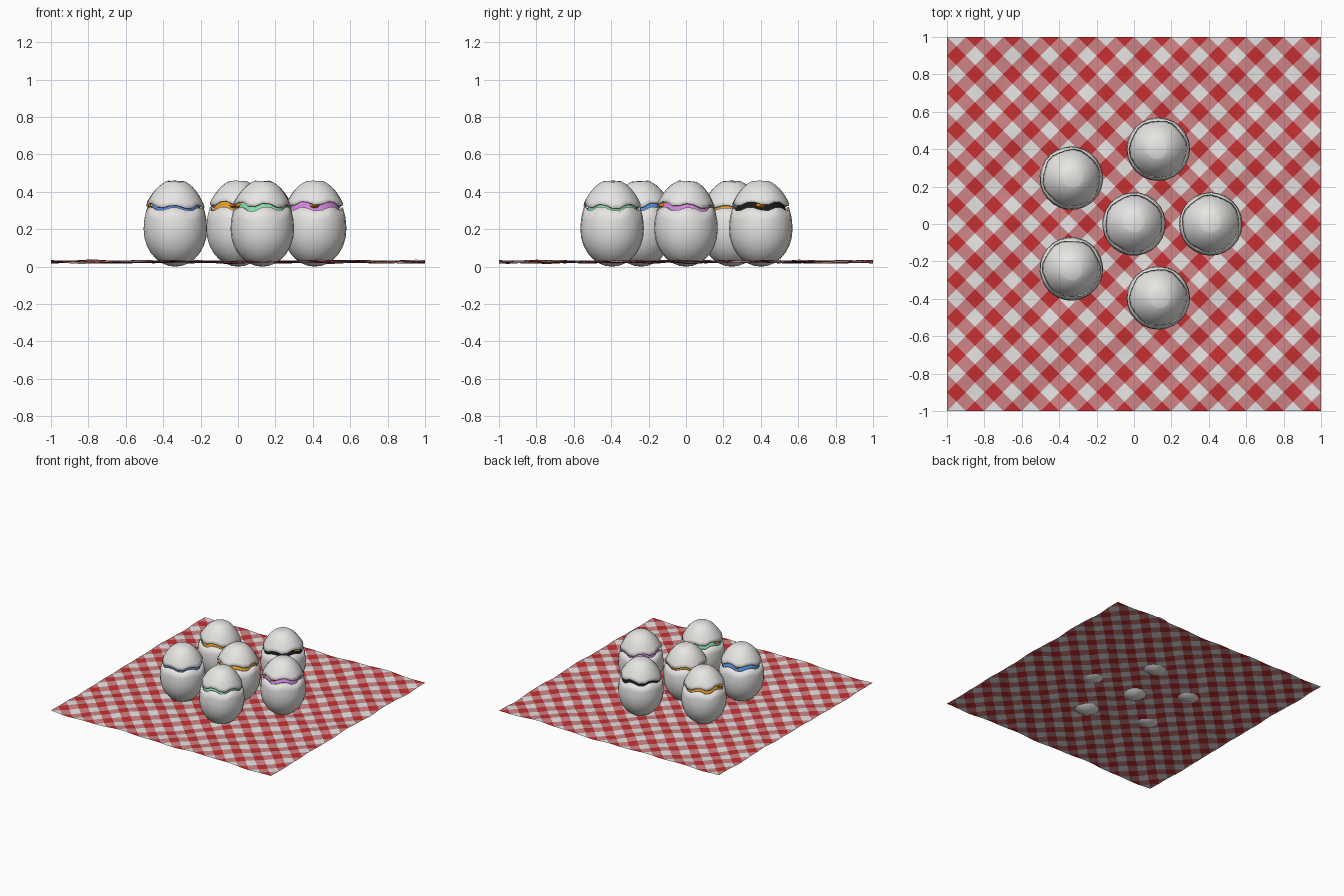
import bpy, bmesh, math, random
from mathutils import Matrix, Vector

if "Cube" in bpy.data.objects:
    bpy.data.objects.remove(bpy.data.objects["Cube"])

random.seed(4)


def material(name, rgb):
    m = bpy.data.materials.new(name)
    m.diffuse_color = (*rgb, 1)
    m.use_nodes = True
    m.node_tree.nodes["Principled BSDF"].inputs["Base Color"].default_value = m.diffuse_color
    return m


WHITE = material("shell_white", (0.80, 0.79, 0.77))
RED = material("cloth_red", (0.56, 0.028, 0.03))
PINK = material("cloth_pink", (0.62, 0.23, 0.24))
ORANGE = material("beak_orange", (0.80, 0.28, 0.01))
GOLD = material("chick_gold", (0.78, 0.33, 0.02))
BLUE = material("chick_blue", (0.08, 0.28, 0.75))
GREEN = material("chick_green", (0.22, 0.72, 0.40))
PURPLE = material("chick_purple", (0.65, 0.24, 0.72))
BLACK = material("chick_black", (0.01, 0.01, 0.01))


def finish(bm, name, mats, angle=40):
    bmesh.ops.recalc_face_normals(bm, faces=bm.faces)
    me = bpy.data.meshes.new(name)
    bm.to_mesh(me)
    bm.free()
    for m in mats:
        me.materials.append(m)
    ob = bpy.data.objects.new(name, me)
    bpy.context.collection.objects.link(ob)
    bpy.ops.object.select_all(action='DESELECT')
    bpy.context.view_layer.objects.active = ob
    ob.select_set(True)
    bpy.ops.object.shade_smooth_by_angle(angle=math.radians(angle))
    return ob


# Egg profile: two half ellipses meeting at the widest height
R, MID, TOP = 0.17, 0.20, 0.457
SEG = 24


def egg_radius(z):
    h = (z - MID) / (TOP - MID if z > MID else MID)
    return R * math.sqrt(max(0.0, 1 - h * h))


def shell(name, pole_z, rim, flare, matrix):
    """Half an egg from one pole to a jagged rim, with wall thickness."""
    bm = bmesh.new()
    pole = bm.verts.new((0, 0, pole_z))
    rows, n = [], 9
    for i in range(1, n + 1):
        t = i / n
        s = 1 - math.cos(t * math.pi / 2) if pole_z == 0 else t ** 1.8
        row = []
        for j in range(SEG):
            a = 2 * math.pi * j / SEG
            z = pole_z + (rim[j] - pole_z) * s
            r = egg_radius(z) * (1 + flare * t ** 4)
            row.append(bm.verts.new((r * math.cos(a), r * math.sin(a), z)))
        rows.append(row)
    for j in range(SEG):
        k = (j + 1) % SEG
        bm.faces.new((pole, rows[0][j], rows[0][k]))
        for a, b in zip(rows, rows[1:]):
            bm.faces.new((a[j], b[j], b[k], a[k]))
    bm.transform(matrix)
    ob = finish(bm, name, [WHITE])
    mod = ob.modifiers.new("wall", 'SOLIDIFY')
    mod.thickness = 0.010
    mod.offset = -1


def egg(label, x, y, facing, colour):
    """Cracked egg; the cap is lifted on the side the chick faces."""
    place = Matrix.Translation((x, y, 0)) @ Matrix.Rotation(math.radians(facing), 4, 'Z')
    # zigzag crack line shared by both halves
    rim = [0.308 + (0.011 if (j // 2) % 2 else -0.009) * random.uniform(0.5, 1.1)
           for j in range(SEG)]
    shell(label + "_lower_shell", 0.0, rim, 0, place)
    hinge = Matrix.Translation((-0.14, 0, 0.325)) @ Matrix.Rotation(math.radians(-4), 4, 'Y') \
        @ Matrix.Translation((0.14, 0, -0.325))
    shell(label + "_shell_cap", TOP - 0.008, [z + 0.013 for z in rim], 0.03, place @ hinge)
    # chick body
    bm = bmesh.new()
    bmesh.ops.create_uvsphere(bm, u_segments=20, v_segments=12, radius=1)
    bm.transform(place @ Matrix.Translation((0, 0, 0.25)) @ Matrix.Diagonal((0.145, 0.145, 0.15, 1)))
    finish(bm, label + "_chick", [colour])
    # beak
    bm = bmesh.new()
    bmesh.ops.create_cone(bm, cap_ends=True, segments=8, radius1=0.038, radius2=0.004, depth=0.055)
    bm.transform(place @ Matrix.Translation((0.128, 0, 0.325)) @ Matrix.Diagonal((1, 1, 0.6, 1))
                 @ Matrix.Rotation(math.pi / 2, 4, 'Y'))
    finish(bm, label + "_beak", [ORANGE])


for spec in [("centre", 0.0, 0.0, -100, GOLD),
             ("right", 0.41, 0.0, -90, PURPLE),
             ("back", 0.13, 0.40, 0, BLACK),
             ("front", 0.13, -0.395, 180, GREEN),
             ("back_left", -0.335, 0.245, -170, GOLD),
             ("front_left", -0.335, -0.24, 110, BLUE)]:
    egg(*spec)


# Gingham cloth: grid cells split along diagonals so the diamonds have clean edges
def wave(x, y):
    return (0.026 + 0.004 * math.sin(7 * x + 3 * y + 1) + 0.003 * math.sin(11 * y - 4 * x)
            + 0.003 * math.sin(19 * x - 13 * y + 2) + 0.002 * math.sin(27 * y + 9 * x))


bm = bmesh.new()
N, STEP = 40, 0.05
v = [[bm.verts.new((-1 + i * STEP, -1 + j * STEP, wave(-1 + i * STEP, -1 + j * STEP)))
      for j in range(N + 1)] for i in range(N + 1)]
for i in range(N):
    for j in range(N):
        a, b, c, d = v[i][j], v[i + 1][j], v[i + 1][j + 1], v[i][j + 1]
        tris = ((a, b, c), (a, c, d)) if (i + j) % 2 == 0 else ((a, b, d), (b, c, d))
        for t in tris:
            f = bm.faces.new(t)
            p = sum((q.co for q in t), Vector()) / 3
            # a stripe in each diagonal direction: both = red, one = pink, none = white
            s1 = math.floor((p.x + p.y) / 0.1) % 2
            s2 = math.floor((p.x - p.y) / 0.1) % 2
            f.material_index = s1 + s2
finish(bm, "gingham_cloth", [WHITE, PINK, RED], 60)
